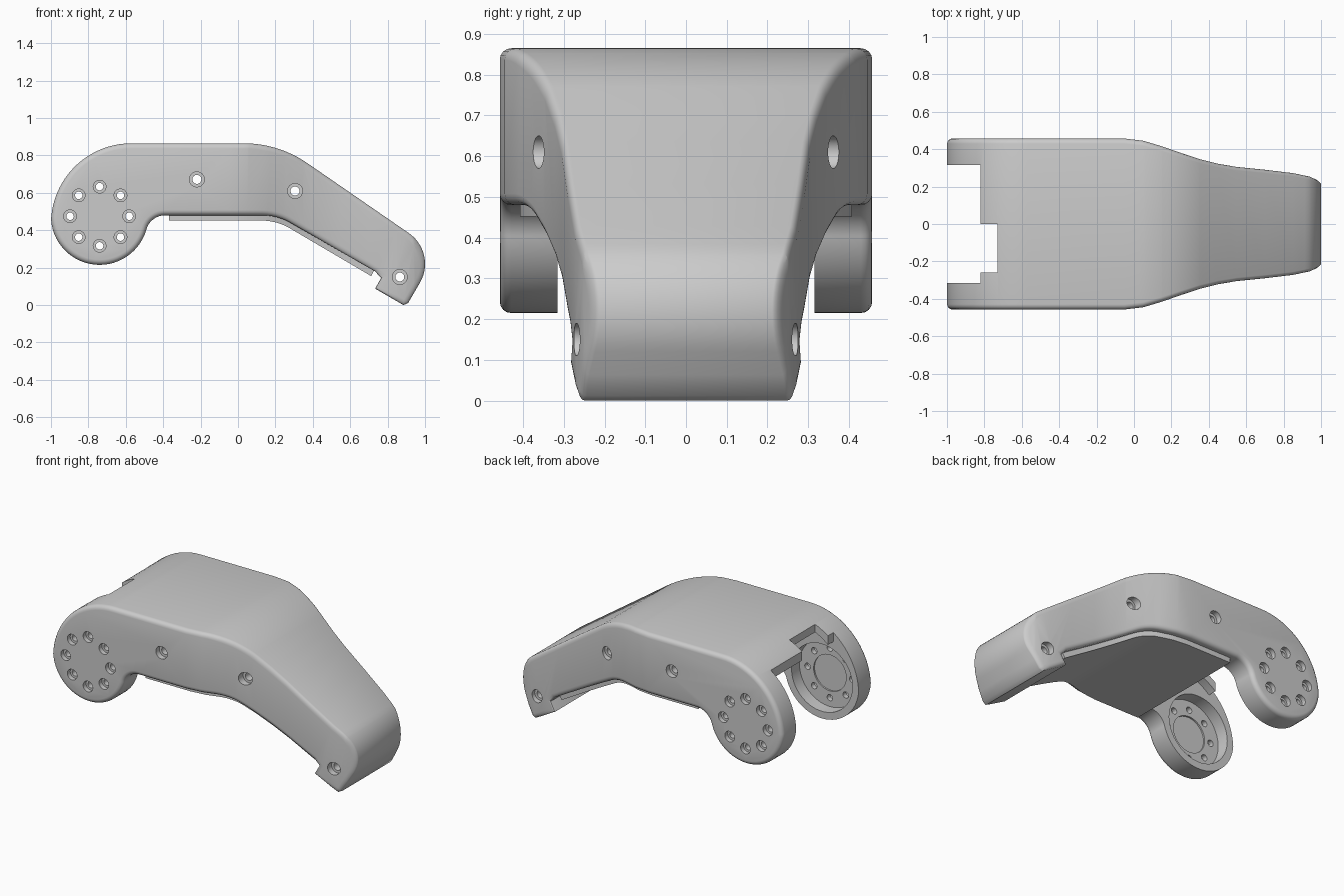
import bpy, bmesh
from math import sin, cos, radians, pi
from mathutils import Matrix

if "Cube" in bpy.data.objects:
    bpy.data.objects.remove(bpy.data.objects["Cube"])

# Plan-view half width along x
WIDTH = [(-2, .457), (-.05, .457), (.05, .445), (.15, .415), (.25, .38), (.35, .347),
         (.45, .322), (.55, .305), (.7, .29), (.85, .272), (.94, .253), (1.0, .225), (2, .2)]
LUG = (-.74, .475)


def half_width(x):
    for (x0, w0), (x1, w1) in zip(WIDTH, WIDTH[1:]):
        if x <= x1:
            return w0 + (w1 - w0) * (x - x0) / (x1 - x0)
    return WIDTH[-1][1]


def arc(cx, cz, r, a0, a1, n):
    return [(cx + r * cos(radians(a0 + (a1 - a0) * i / n)),
             cz + r * sin(radians(a0 + (a1 - a0) * i / n))) for i in range(n + 1)]


def finish(bm, name):
    bmesh.ops.recalc_face_normals(bm, faces=bm.faces)
    me = bpy.data.meshes.new(name)
    bm.to_mesh(me)
    bm.free()
    ob = bpy.data.objects.new(name, me)
    bpy.context.collection.objects.link(ob)
    return ob


def prism(name, pts, y0, y1, bevel=0, inset=None):
    """Side profile extruded along y; with inset set, its sides follow the plan width."""
    bm = bmesh.new()
    face = bm.faces.new([bm.verts.new((x, y0, z)) for x, z in pts])
    ext = bmesh.ops.extrude_face_region(bm, geom=[face])['geom']
    for v in ext:
        if isinstance(v, bmesh.types.BMVert):
            v.co.y = y1
    bmesh.ops.recalc_face_normals(bm, faces=bm.faces)
    if bevel:
        rims = [e for e in bm.edges if abs(e.verts[0].co.y - e.verts[1].co.y) < 1e-5]
        bmesh.ops.bevel(bm, geom=rims, offset=bevel, segments=4, profile=.5,
                        affect='EDGES', clamp_overlap=False)
    if inset is not None:
        for x, _ in WIDTH[1:-2]:
            bmesh.ops.bisect_plane(bm, geom=bm.verts[:] + bm.edges[:] + bm.faces[:],
                                   plane_co=(x, 0, 0), plane_no=(1, 0, 0))
        for v in bm.verts:
            v.co.y *= (half_width(v.co.x) - inset) / (.457 - inset)
    return finish(bm, name)


def cylinders(name, specs, seg=32):
    """Mirrored pairs of y-axis cylinders: (x, z, radius, y0, y1)."""
    bm = bmesh.new()
    for x, z, r, y0, y1 in specs:
        for s in (-1, 1):
            bmesh.ops.create_cone(bm, cap_ends=True, segments=seg, radius1=r, radius2=r, depth=y1 - y0,
                                  matrix=Matrix.Translation((x, s * (y0 + y1) / 2, z))
                                  @ Matrix.Rotation(pi / 2, 4, 'X'))
    return finish(bm, name)


def combine(ob, tool, op='DIFFERENCE'):
    tool.hide_render = True
    m = ob.modifiers.new('cut', 'BOOLEAN')
    m.operation, m.object, m.solver = op, tool, 'EXACT'
    bpy.context.view_layer.objects.active = ob
    bpy.ops.object.modifier_apply(modifier=m.name)
    bpy.data.objects.remove(tool)


# Outer arm body
outline = (arc(*LUG, .26, 184, 344, 28) + arc(-.39, .376, .104, 162, 90, 8)
           + arc(.13, .18, .3, 90, 60, 6)
           + [(.733, .18), (.765, .145), (.733, .088), (.885, 0), (.91, .012)]
           + arc(.8, .22, .2, -30, 55.4, 14) + arc(.03, .265, .6, 55.4, 90, 12)
           + arc(-.57, .435, .43, 90, 175, 20))
body = prism('arm_body', outline, -.457, .457, bevel=.028, inset=0)

# Slot between the two pivot lugs, leaving only the top wall
slot = [(-1.1, .1), (-.36, .1), (-.36, .819)] + arc(-.57, .434, .385, 90, 180, 16) + [(-1.1, .434)]
combine(body, prism('slot', slot, -.315, .315))
combine(body, prism('end_cut', [(-1.1, .1), (-.82, .1), (-.82, 1), (-1.1, 1)], -.315, .315))
combine(body, prism('notch', [(-1.1, .2), (-.73, .2), (-.73, 1), (-1.1, 1)], -.26, 0))

# Hollow inside, open underneath
cavity = ([(-.37, .4), (.13, .4), (.66, .12), (.72, .19), (.8, .16), (.815, .1), (.885, .06)]
          + arc(.8, .22, .155, -30, 55.4, 10) + arc(.03, .265, .555, 55.4, 90, 10) + [(-.37, .82)])
combine(body, prism('cavity', cavity, -.412, .412, inset=.045))

# Side screw bosses with counterbored holes
screws = [(x, z, half_width(x)) for x, z in ((-.22, .672), (.305, .61), (.865, .15))]
combine(body, cylinders('bosses', [(x, z, .055, w - .1, w - .03) for x, z, w in screws]), 'UNION')
bolts = [(LUG[0] + .158 * cos(i * pi / 4), LUG[1] + .158 * sin(i * pi / 4)) for i in range(8)]

# Bearing pockets on the inner lug faces
combine(body, cylinders('pocket', [(*LUG, .215, .2, .395)], 64))
combine(body, cylinders('pocket_step', [(*LUG, .115, .2, .405)], 48))

# Counterbores, then through holes
combine(body, cylinders('counterbores', [(x, z, .04, w - .035, w + .1) for x, z, w in screws]
                        + [(x, z, .034, .428, .55) for x, z in bolts]))
combine(body, cylinders('through_holes', [(x, z, .024, w - .15, w + .1) for x, z, w in screws]
                        + [(x, z, .02, .36, .55) for x, z in bolts], 24))

# Bottom cover plate
plate = ([(-.37, .495), (-.37, .452)] + arc(.125, .152, .3, 90, 60, 6)
         + [(.712, .155), (.73, .19)] + arc(.13, .195, .3, 60, 90, 6))
cover = prism('bottom_cover', plate, -.407, .407, inset=.05)

for ob in (body, cover):
    bpy.ops.object.select_all(action='DESELECT')
    ob.select_set(True)
    bpy.context.view_layer.objects.active = ob
    bpy.ops.object.shade_smooth_by_angle(angle=radians(32))
